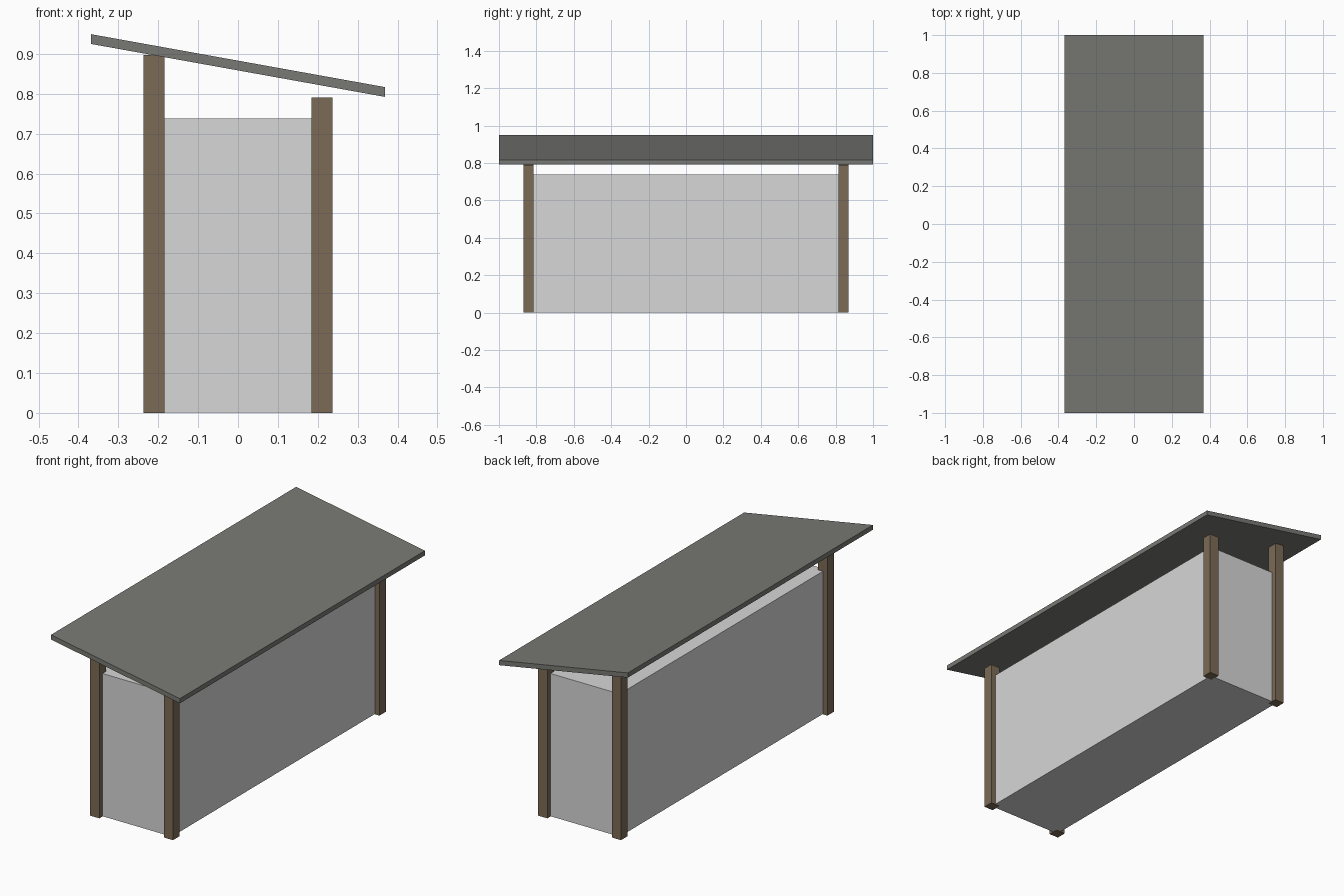
import bpy
import bmesh

default = bpy.data.objects.get("Cube")
if default:
    bpy.data.objects.remove(default, do_unlink=True)


def material(name, rgb):
    mat = bpy.data.materials.new(name)
    mat.use_nodes = True
    color = (*rgb, 1.0)
    mat.diffuse_color = color
    bsdf = next(n for n in mat.node_tree.nodes if n.type == "BSDF_PRINCIPLED")
    bsdf.inputs["Base Color"].default_value = color
    return mat


def box(name, low, high, mat, slope=0.0):
    """Box between two corners; slope shears z along x."""
    bm = bmesh.new()
    bmesh.ops.create_cube(bm, size=1.0)
    for v in bm.verts:
        v.co = [lo + (c + 0.5) * (hi - lo) for c, lo, hi in zip(v.co, low, high)]
        v.co.z += slope * v.co.x
    mesh = bpy.data.meshes.new(name)
    bm.to_mesh(mesh)
    bm.free()
    mesh.materials.append(mat)
    obj = bpy.data.objects.new(name, mesh)
    bpy.context.collection.objects.link(obj)
    return obj


roof_grey = material("roof grey", (0.19, 0.19, 0.178))
wood_brown = material("wood brown", (0.20, 0.147, 0.092))
panel_grey = material("panel light grey", (0.68, 0.68, 0.68))

post_x, post_y, half = 0.2105, 0.842, 0.0263

# Enclosed body, its corners running into the middle of the posts
box("body", (-post_x, -post_y, 0.001), (post_x, post_y, 0.738), panel_grey)

# Corner posts, taller on the right side
for side, x, height in (("right", -post_x, 0.897), ("left", post_x, 0.79)):
    for end, y in (("front", -post_y), ("back", post_y)):
        box(f"{end}_{side}_post", (x - half, y - half, 0),
            (x + half, y + half, height), wood_brown)

# Pitched roof slab with upright edges
box("roof", (-0.368, -1, 0.8585), (0.368, 1, 0.883), roof_grey, slope=-0.18)
